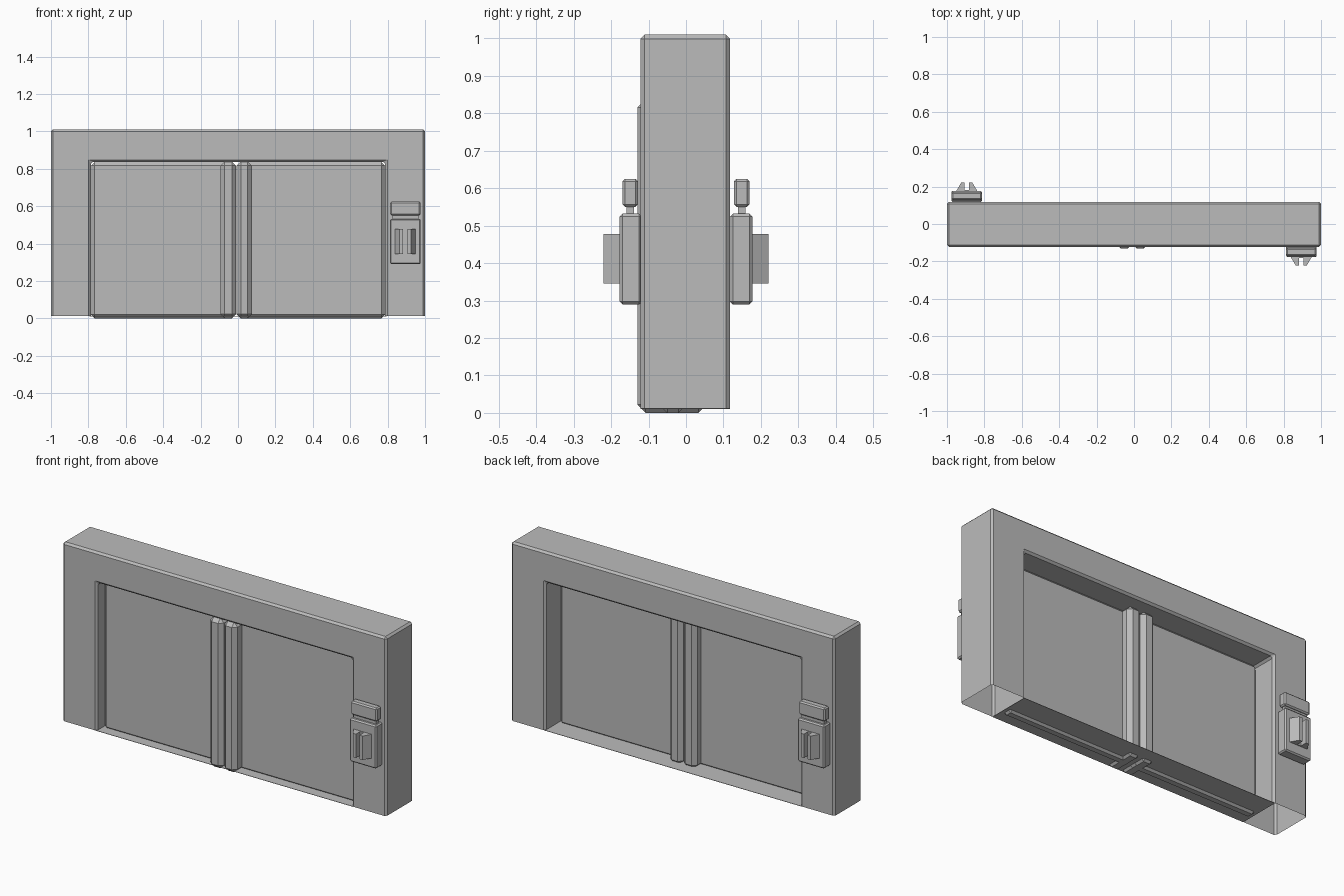
import bpy, bmesh
from mathutils import Matrix

if "Cube" in bpy.data.objects:
    bpy.data.objects.remove(bpy.data.objects["Cube"])

grey = bpy.data.materials.new("light_grey")
grey.diffuse_color = (0.5, 0.5, 0.5, 1)
grey.use_nodes = True
grey.node_tree.nodes["Principled BSDF"].inputs["Base Color"].default_value = grey.diffuse_color


def finish(bm, name):
    bmesh.ops.recalc_face_normals(bm, faces=bm.faces)
    me = bpy.data.meshes.new(name)
    bm.to_mesh(me)
    bm.free()
    me.materials.append(grey)
    ob = bpy.data.objects.new(name, me)
    bpy.context.collection.objects.link(ob)
    return ob


def chamfer(bm, edges, size):
    bmesh.ops.bevel(bm, geom=edges, offset=size, segments=1,
                    affect='EDGES', clamp_overlap=True)


def box(name, x, y, z, bevel=0.0):
    """Chamfered box from (min, max) ranges."""
    bm = bmesh.new()
    bmesh.ops.create_cube(bm, size=1)
    for v in bm.verts:
        v.co = [(r[0] + r[1]) / 2 + c * (r[1] - r[0]) for r, c in zip((x, y, z), v.co)]
    if bevel:
        chamfer(bm, bm.edges[:], bevel)
    return finish(bm, name)


def prism(points, axis_pos, direction):
    """Extruded closed profile."""
    bm = bmesh.new()
    f = bm.faces.new([bm.verts.new(axis_pos(*p)) for p in points])
    ext = bmesh.ops.extrude_face_region(bm, geom=[f])
    bmesh.ops.translate(bm, vec=direction,
                        verts=[g for g in ext['geom'] if isinstance(g, bmesh.types.BMVert)])
    bmesh.ops.recalc_face_normals(bm, faces=bm.faces)
    return bm


# Wall frame: chamfered arch, legs open underneath
BASE, Y0, Y1 = 0.012, -0.122, 0.118
arch = [(-1, BASE), (-1, 1.01), (1, 1.01), (1, BASE),
        (0.787, BASE), (0.787, 0.836), (-0.787, 0.836), (-0.787, BASE)]
bm = prism(arch, lambda x, z: (x, Y0, z), (0, Y1 - Y0, 0))
low = lambda item: all(v.co.z < BASE + 1e-4 for v in item.verts)
chamfer(bm, [e for e in bm.edges if not low(e)], 0.011)
bmesh.ops.delete(bm, geom=[f for f in bm.faces if low(f)], context='FACES_ONLY')
finish(bm, "wall_frame")

# Thin sill closing the bottom of the doorway
box("door_sill", (-0.795, 0.795), (Y0, Y1), (BASE - 0.001, BASE + 0.001))

# Sliding doors with thick meeting stiles
for side, px, sx in (("left", (-0.786, -0.012), (-0.094, -0.011)),
                     ("right", (-0.006, 0.786), (-0.007, 0.074))):
    box(side + "_door_panel", px, (-0.07, 0.0), (0, 0.836), 0.02)
    box(side + "_door_stile", sx, (-0.13, 0.055), (0, 0.838), 0.022)

# Lock panels: one on the front right, one turned round to the back
turn = Matrix.Rotation(3.14159265, 4, 'Z')
for side in ("front", "back"):
    parts = [
        box(side + "_lock_body", (0.812, 0.977), (-0.177, -0.118), (0.29, 0.532), 0.007),
        box(side + "_lock_head", (0.814, 0.975), (-0.17, -0.128), (0.55, 0.625), 0.007),
        box(side + "_lock_neck", (0.825, 0.965), (-0.159, -0.139), (0.525, 0.555)),
    ]
    # Tapered grip with a central slot
    grip = [(0.837, -0.175), (0.864, -0.221), (0.883, -0.221), (0.883, -0.183),
            (0.905, -0.183), (0.905, -0.221), (0.924, -0.221), (0.951, -0.175)]
    bm = prism(grip, lambda x, y: (x, y, 0.345), (0, 0, 0.133))
    parts.append(finish(bm, side + "_lock_grip"))
    if side == "back":
        for p in parts:
            p.data.transform(turn)
